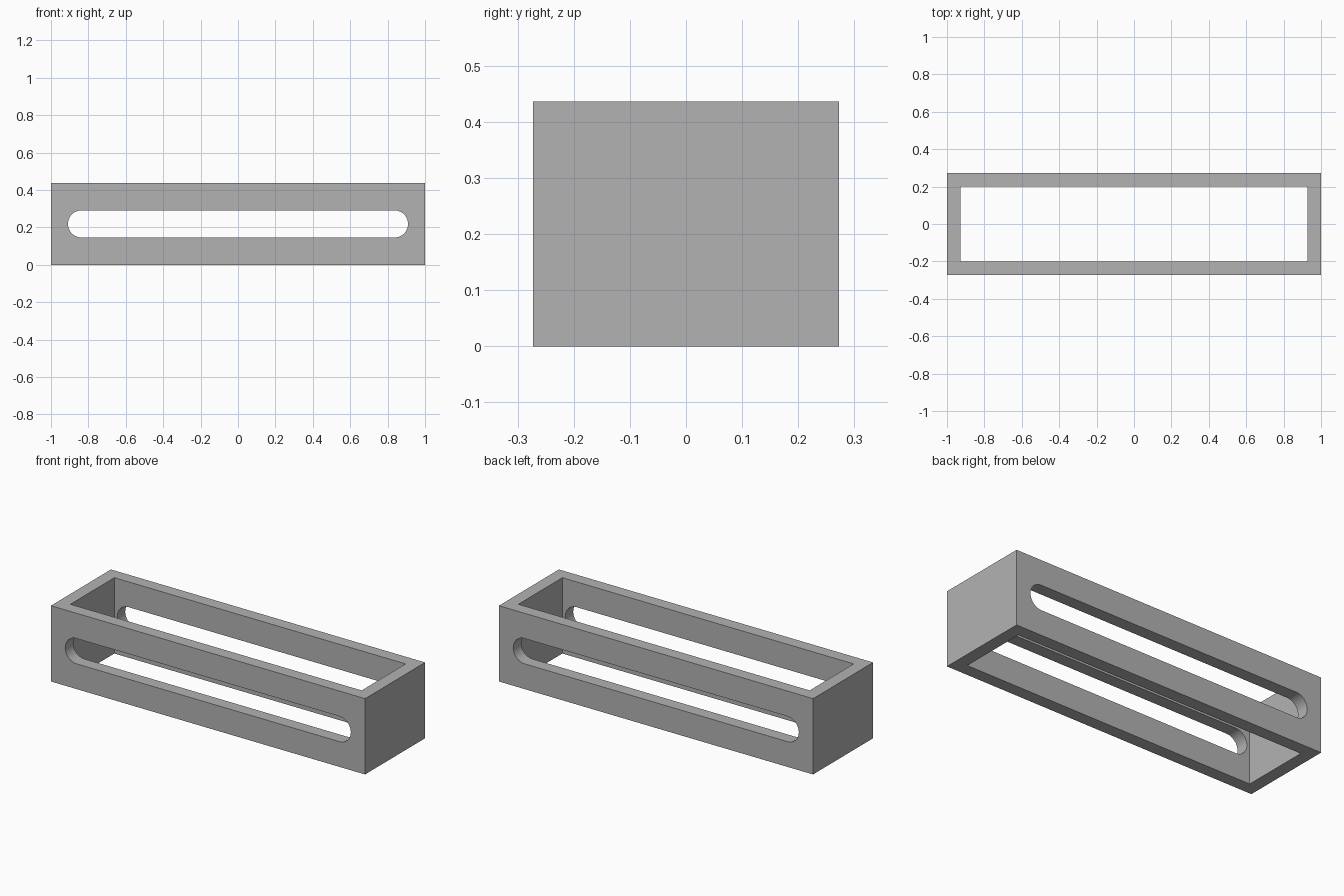
import bpy, bmesh, math

cube = bpy.data.objects.get("Cube")
if cube:
    bpy.data.objects.remove(cube, do_unlink=True)

UNIT = 2 / 55
LENGTH, DEPTH, HEIGHT, WALL = 55 * UNIT, 15 * UNIT, 12 * UNIT, 2 * UNIT
SLOT_R, SLOT_HALF = 2 * UNIT, 25 * UNIT

grey = bpy.data.materials.new("plain grey")
grey.use_nodes = True
colour = (0.45, 0.45, 0.45, 1)
grey.diffuse_color = colour
grey.node_tree.nodes["Principled BSDF"].inputs["Base Color"].default_value = colour


def prism(name, outline, offset):
    """Extrude a closed outline along an offset into a solid object."""
    bm = bmesh.new()
    face = bm.faces.new([bm.verts.new(p) for p in outline])
    new = bmesh.ops.extrude_face_region(bm, geom=[face])["geom"]
    bmesh.ops.translate(bm, vec=offset,
                        verts=[v for v in new if isinstance(v, bmesh.types.BMVert)])
    bmesh.ops.recalc_face_normals(bm, faces=bm.faces)
    mesh = bpy.data.meshes.new(name)
    bm.to_mesh(mesh)
    bm.free()
    mesh.materials.append(grey)
    obj = bpy.data.objects.new(name, mesh)
    bpy.context.collection.objects.link(obj)
    return obj


def rectangle(x, y, z):
    return [(-x, -y, z), (x, -y, z), (x, y, z), (-x, y, z)]


def slot_outline(y, steps=24):
    """Long slot with a half circle at each end."""
    points = []
    for side, start in ((1, -math.pi / 2), (-1, math.pi / 2)):
        for i in range(steps + 1):
            a = start + math.pi * i / steps
            points.append((side * (SLOT_HALF - SLOT_R) + SLOT_R * math.cos(a), y,
                           HEIGHT / 2 + SLOT_R * math.sin(a)))
    return points


# Open rectangular frame
frame = prism("slotted_frame", rectangle(LENGTH / 2, DEPTH / 2, 0), (0, 0, HEIGHT))

# Cutters for the hollow centre and the front and back slots
cutters = [
    prism("hollow_cutter", rectangle(LENGTH / 2 - WALL, DEPTH / 2 - WALL, -HEIGHT),
          (0, 0, 3 * HEIGHT)),
    prism("slot_cutter", slot_outline(-DEPTH), (0, 2 * DEPTH, 0)),
]
for cutter in cutters:
    cut = frame.modifiers.new(cutter.name, "BOOLEAN")
    cut.operation = "DIFFERENCE"
    cut.solver = "EXACT"
    cut.object = cutter

# Apply the cuts, then remove the cutters
bpy.context.view_layer.objects.active = frame
frame.select_set(True)
for name in [m.name for m in frame.modifiers]:
    bpy.ops.object.modifier_apply(modifier=name)
for cutter in cutters:
    bpy.data.objects.remove(cutter, do_unlink=True)

# Smooth slot ends, crisp box edges
bpy.ops.object.select_all(action="DESELECT")
frame.select_set(True)
bpy.ops.object.shade_smooth_by_angle(angle=math.radians(30))
